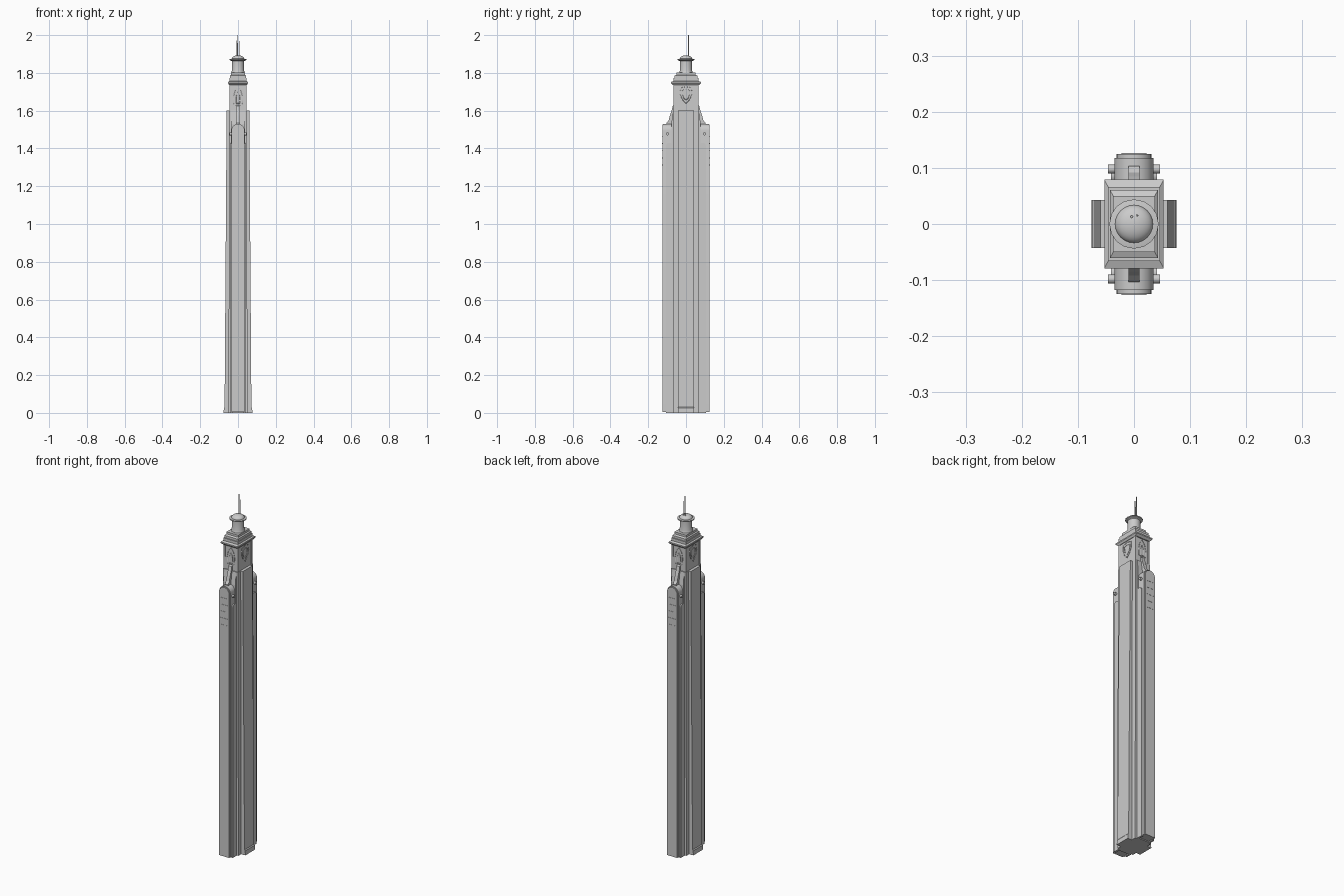
import bpy, bmesh, math

if "Cube" in bpy.data.objects:
    bpy.data.objects.remove(bpy.data.objects["Cube"])


def finish(name, bm, smooth=False):
    bmesh.ops.recalc_face_normals(bm, faces=bm.faces[:])
    me = bpy.data.meshes.new(name)
    bm.to_mesh(me)
    bm.free()
    ob = bpy.data.objects.new(name, me)
    bpy.context.collection.objects.link(ob)
    if smooth:
        bpy.ops.object.select_all(action='DESELECT')
        ob.select_set(True)
        bpy.context.view_layer.objects.active = ob
        bpy.ops.object.shade_smooth_by_angle(angle=math.radians(35))
    return ob


def prism(name, pts, axis, a, b, smooth=False):
    """Extrude a (horizontal, z) outline from a to b along x or y."""
    bm = bmesh.new()
    rings = []
    for w in (a, b):
        rings.append([bm.verts.new((w, u, v) if axis == 'x' else (u, w, v)) for u, v in pts])
    n = len(pts)
    for r in rings:
        bm.faces.new(r)
    for i in range(n):
        j = (i + 1) % n
        bm.faces.new((rings[0][i], rings[0][j], rings[1][j], rings[1][i]))
    return finish(name, bm, smooth)


def tiers(name, levels):
    """Stack of rectangular sections (half x, half y, z)."""
    bm = bmesh.new()
    rings = [[bm.verts.new((sx * x, sy * y, z)) for sx, sy in ((-1, -1), (1, -1), (1, 1), (-1, 1))]
             for x, y, z in levels]
    for lo, hi in zip(rings, rings[1:]):
        for i in range(4):
            j = (i + 1) % 4
            bm.faces.new((lo[i], lo[j], hi[j], hi[i]))
    bm.faces.new(rings[0])
    bm.faces.new(rings[-1])
    return finish(name, bm)


def lathe(name, profile, n, cx=0, cy=0):
    bm = bmesh.new()
    rings = [[bm.verts.new((cx + r * math.cos(math.tau * i / n), cy + r * math.sin(math.tau * i / n), z))
              for i in range(n)] for r, z in profile]
    for lo, hi in zip(rings, rings[1:]):
        for i in range(n):
            j = (i + 1) % n
            bm.faces.new((lo[i], lo[j], hi[j], hi[i]))
    bm.faces.new(rings[0])
    bm.faces.new(rings[-1])
    return finish(name, bm, True)


def arch(half, top, bottom=0.0, c=0.0, n=12):
    """Round-headed outline."""
    pts = [(c - half, bottom), (c + half, bottom)]
    for i in range(n + 1):
        t = math.pi * i / n
        pts.append((c + half * math.cos(t), top - half + half * math.sin(t)))
    return pts


def moulding(name, pts, axis, w, depth=0.0014):
    cu = bpy.data.curves.new(name, 'CURVE')
    cu.dimensions = '3D'
    cu.bevel_depth = depth
    cu.bevel_resolution = 1
    sp = cu.splines.new('POLY')
    sp.points.add(len(pts) - 1)
    for p, (u, v) in zip(sp.points, pts):
        p.co = (w, u, v, 1) if axis == 'x' else (u, w, v, 1)
    sp.use_cyclic_u = True
    ob = bpy.data.objects.new(name, cu)
    bpy.context.collection.objects.link(ob)


# Main shaft, upper tower and stepped crown
tiers("shaft_core", [(0.050, 0.068, 0), (0.047, 0.068, 1.60)])
tiers("shaft_shoulder", [(0.038, 0.078, 0), (0.038, 0.078, 1.53), (0.036, 0.068, 1.60)])
tiers("upper_tower", [(0.044, 0.063, 1.58), (0.043, 0.062, 1.745)])
tiers("cornice", [(0.046, 0.068, 1.735), (0.053, 0.079, 1.745), (0.053, 0.079, 1.752),
                  (0.046, 0.066, 1.757), (0.046, 0.066, 1.772)])
tiers("crown_steps", [(0.043, 0.061, 1.77), (0.043, 0.061, 1.785), (0.037, 0.050, 1.79),
                      (0.037, 0.050, 1.802)])

# Tapering side slabs with a flared foot
for s, side in ((1, "right"), (-1, "left")):
    prism(side + "_slab", [(0, 0), (s * 0.076, 0), (s * 0.075, 0.025), (s * 0.071, 0.03),
                           (s * 0.060, 1.60), (0, 1.60)], 'y', -0.043, 0.043)

for s, end in ((-1, "front"), (1, "back")):
    # Round-headed end fin with raised rim panel
    prism(end + "_fin", arch(0.035, 1.53, 0.005), 'y', s * 0.05, s * 0.118, True)
    prism(end + "_fin_face", arch(0.031, 1.526, 0.005), 'y', s * 0.117, s * 0.125, True)
    # Horizontal slats near the top of the fin
    for i in range(5):
        z = 1.31 + i * 0.038
        prism(f"{end}_slat_{i}", [(-0.022, z), (0.022, z), (0.022, z + 0.004), (-0.022, z + 0.004)],
              'y', s * 0.124, s * 0.1262)
    # Curved scroll buttress above the fin
    prism(end + "_buttress", [(s * 0.05, 1.50), (s * 0.105, 1.50), (s * 0.103, 1.535), (s * 0.092, 1.548),
                              (s * 0.085, 1.575), (s * 0.076, 1.60), (s * 0.070, 1.625), (s * 0.05, 1.64)],
          'x', -0.010, 0.010)
    # Flanking ribs and round bosses
    for t, side in ((1, "right"), (-1, "left")):
        prism(f"{end}_{side}_rib", arch(0.017, 1.43, 0, s * 0.088), 'x', t * 0.03, t * 0.041, True)
        boss = [(s * 0.098 + 0.008 * math.cos(math.tau * i / 16), 1.477 + 0.008 * math.sin(math.tau * i / 16))
                for i in range(16)]
        prism(f"{end}_{side}_boss", boss, 'x', t * 0.03, t * 0.046, True)
        # Slim corner pilasters on the upper tower
        x, y = t * 0.041, s * 0.060
        prism(f"{end}_{side}_pilaster", [(x - 0.005, 1.59), (x + 0.005, 1.59), (x + 0.005, 1.745),
                                         (x - 0.005, 1.745)], 'y', y - 0.005, y + 0.005)
    # Pointed window surround
    moulding(end + "_window_surround", [(-0.022, 1.635), (0.022, 1.635), (0.023, 1.675), (0.016, 1.705),
                                        (0, 1.73), (-0.016, 1.705), (-0.023, 1.675)], 'y', s * 0.0635)
    moulding(end + "_window_inner", [(-0.010, 1.64), (0.010, 1.64), (0.010, 1.675), (0, 1.70),
                                     (-0.010, 1.675)], 'y', s * 0.063)

# Shield panels on the upper tower sides
for s, side in ((1, "right"), (-1, "left")):
    for k in (1.0, 0.65):
        pts = [(-0.032, 0.035), (0, 0.042), (0.032, 0.035), (0.030, 0), (0.018, -0.028),
               (0, -0.046), (-0.018, -0.028), (-0.030, 0)]
        moulding(f"{side}_panel_{k}", [(u * k, 1.685 + v * k) for u, v in pts], 'x', s * 0.0445)

# Lantern drum, brim and dome
lathe("lantern", [(0.036, 1.80), (0.034, 1.808), (0.032, 1.815), (0.032, 1.862), (0.036, 1.866)], 24)
lathe("lantern_brim", [(0.036, 1.864), (0.044, 1.868), (0.044, 1.873), (0.034, 1.875)], 16)
dome = [(0.034 * math.cos(t * math.pi / 16), 1.873 + 0.020 * math.sin(t * math.pi / 16)) for t in range(8)]
lathe("dome", dome + [(0.001, 1.893)], 24)

# Antennas
lathe("tall_antenna", [(0.003, 1.88), (0.0025, 2.0)], 8, -0.004, 0.013)
lathe("short_antenna", [(0.002, 1.88), (0.0015, 1.97)], 8, 0.006, 0.015)
